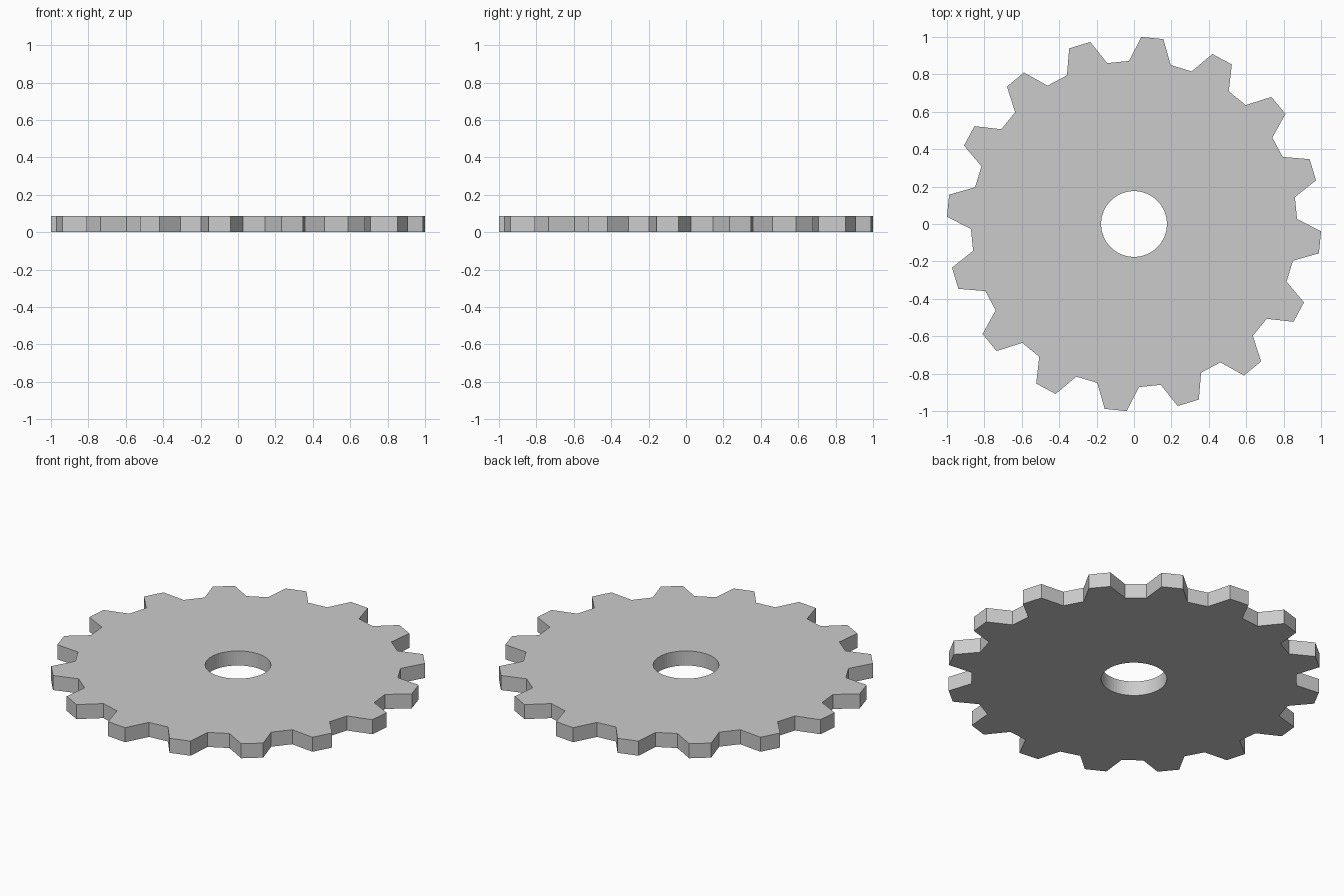
import bpy
import bmesh
from math import cos, sin, radians

if "Cube" in bpy.data.objects:
    bpy.data.objects.remove(bpy.data.objects["Cube"])

TEETH = 16
PITCH = 360 / TEETH
TIP_R, ROOT_R, HOLE_R = 1.0008, 0.872, 0.176
HEIGHT = 0.086

# One tooth: (outer radius, outer angle offset, evenly spaced hole angle offset)
TOOTH = [
    (ROOT_R, -7.4, -PITCH * 3 / 8),
    (TIP_R, -3.38, -PITCH / 8),
    (TIP_R, 3.38, PITCH / 8),
    (ROOT_R, 7.4, PITCH * 3 / 8),
]


def polar(bm, r, degrees, z):
    a = radians(degrees)
    return bm.verts.new((r * cos(a), r * sin(a), z))


# Toothed rim and bore loops, bottom and top
bm = bmesh.new()
columns = []
for i in range(TEETH):
    centre = (i - 0.25) * PITCH
    for r, outer, inner in TOOTH:
        columns.append((
            polar(bm, r, centre + outer, 0),
            polar(bm, r, centre + outer, HEIGHT),
            polar(bm, HOLE_R, centre + inner, HEIGHT),
            polar(bm, HOLE_R, centre + inner, 0),
        ))

# Rim wall, top, bore wall and bottom as a closed ring of quads
for i, a in enumerate(columns):
    b = columns[(i + 1) % len(columns)]
    for k in range(4):
        n = (k + 1) % 4
        bm.faces.new((a[k], b[k], b[n], a[n]))
bmesh.ops.recalc_face_normals(bm, faces=bm.faces)

mesh = bpy.data.meshes.new("gear_wheel")
bm.to_mesh(mesh)
bm.free()
gear = bpy.data.objects.new("gear_wheel", mesh)
bpy.context.collection.objects.link(gear)
